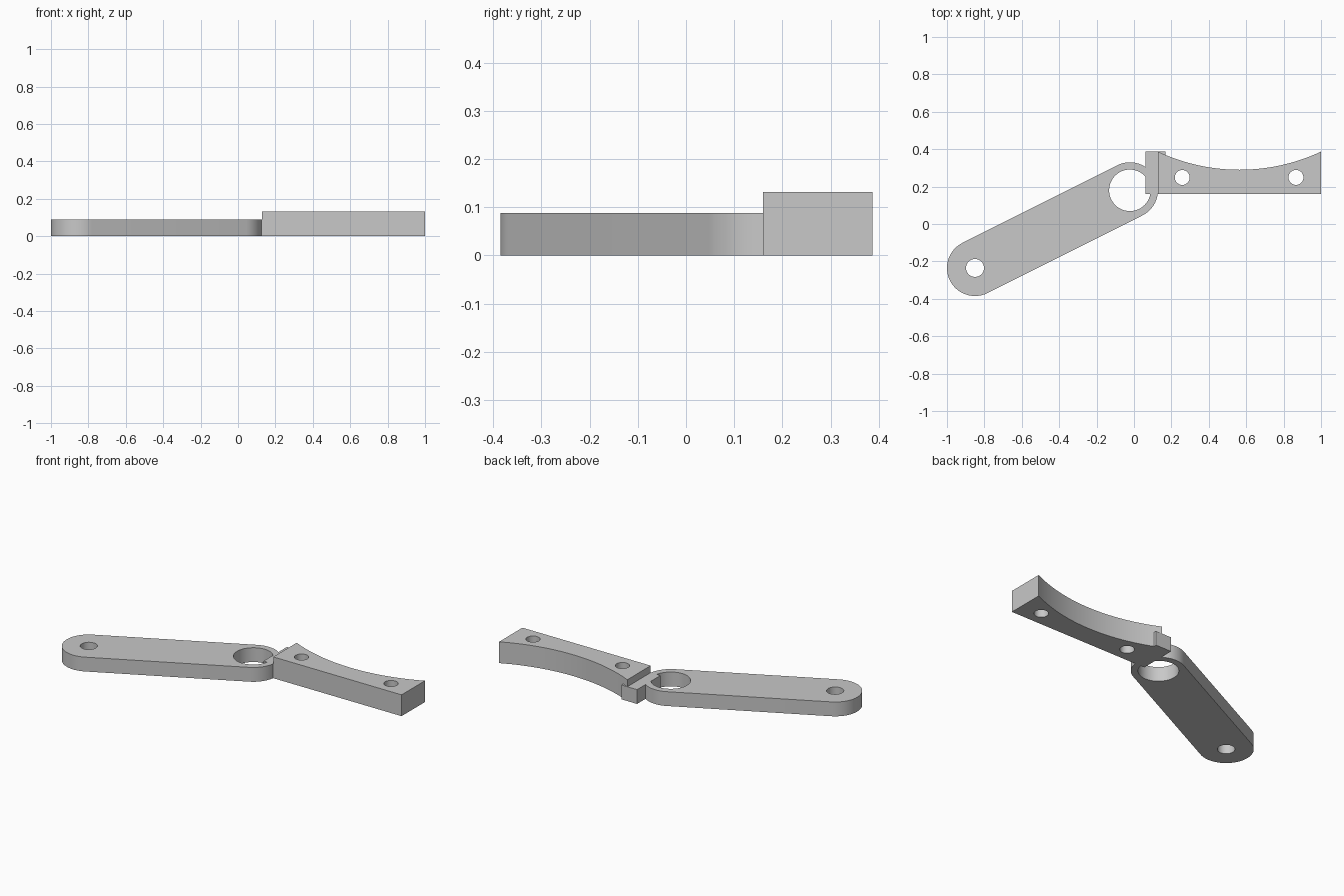
import bpy
import bmesh
from math import pi, sin, cos, atan2, asin, radians

cube = bpy.data.objects.get("Cube")
if cube:
    bpy.data.objects.remove(cube, do_unlink=True)

grey = bpy.data.materials.new("plain grey")
grey.use_nodes = True
grey.diffuse_color = (0.58, 0.58, 0.58, 1)
grey.node_tree.nodes["Principled BSDF"].inputs["Base Color"].default_value = grey.diffuse_color


def arc(cx, cy, r, start, end, steps):
    """Points along an arc, both ends included."""
    angles = [start + (end - start) * i / steps for i in range(steps + 1)]
    return [(cx + r * cos(a), cy + r * sin(a)) for a in angles]


def circle(cx, cy, r, steps=48):
    return arc(cx, cy, r, 0, 2 * pi, steps)[:-1]


def plate(name, height, outline, holes=()):
    """Fill an outline around its holes and extrude it up from the ground."""
    bm = bmesh.new()
    for loop in (outline, *holes):
        verts = [bm.verts.new((x, y, 0)) for x, y in loop]
        for a, b in zip(verts, verts[1:] + verts[:1]):
            bm.edges.new((a, b))
    bmesh.ops.triangle_fill(bm, use_beauty=True, edges=bm.edges[:])
    top = bmesh.ops.extrude_face_region(bm, geom=bm.faces[:], use_keep_orig=True)["geom"]
    bmesh.ops.translate(bm, vec=(0, 0, height),
                        verts=[v for v in top if isinstance(v, bmesh.types.BMVert)])
    bmesh.ops.recalc_face_normals(bm, faces=bm.faces[:])
    mesh = bpy.data.meshes.new(name)
    bm.to_mesh(mesh)
    bm.free()
    mesh.materials.append(grey)
    obj = bpy.data.objects.new(name, mesh)
    bpy.context.collection.objects.link(obj)
    bpy.ops.object.select_all(action='DESELECT')
    obj.select_set(True)
    bpy.context.view_layer.objects.active = obj
    bpy.ops.object.shade_smooth_by_angle(angle=radians(30))
    return obj


# Rounded arm with a small pivot hole and a large ring hole
arm_height = 0.088
pivot, ring, radius = (-0.85, -0.235), (-0.022, 0.18), 0.15
lean = atan2(ring[1] - pivot[1], ring[0] - pivot[0])
arm_outline = (arc(*ring, radius, lean - pi / 2, lean + pi / 2, 32)
               + arc(*pivot, radius, lean + pi / 2, lean + 3 * pi / 2, 32))
plate("arm", arm_height, arm_outline, [circle(*pivot, 0.048), circle(*ring, 0.111)])

# Mounting block with a concave back and two screw holes
left, right, front, back, sag = 0.128, 1.0, 0.16, 0.387, 0.097
middle, half = (left + right) / 2, (right - left) / 2
curve_radius = (half ** 2 + sag ** 2) / (2 * sag)
spread = asin(half / curve_radius)
scoop = arc(middle, back - sag + curve_radius, curve_radius,
            -pi / 2 + spread, -pi / 2 - spread, 32)
plate("mounting_block", 0.131, [(left, front), (right, front)] + scoop,
      [circle(x, 0.249, 0.04, 32) for x in (0.258, 0.866)])

# Small tab joining the arm to the block
plate("joining_tab", arm_height,
      [(0.062, front), (0.168, front), (0.168, back), (0.062, back)])
